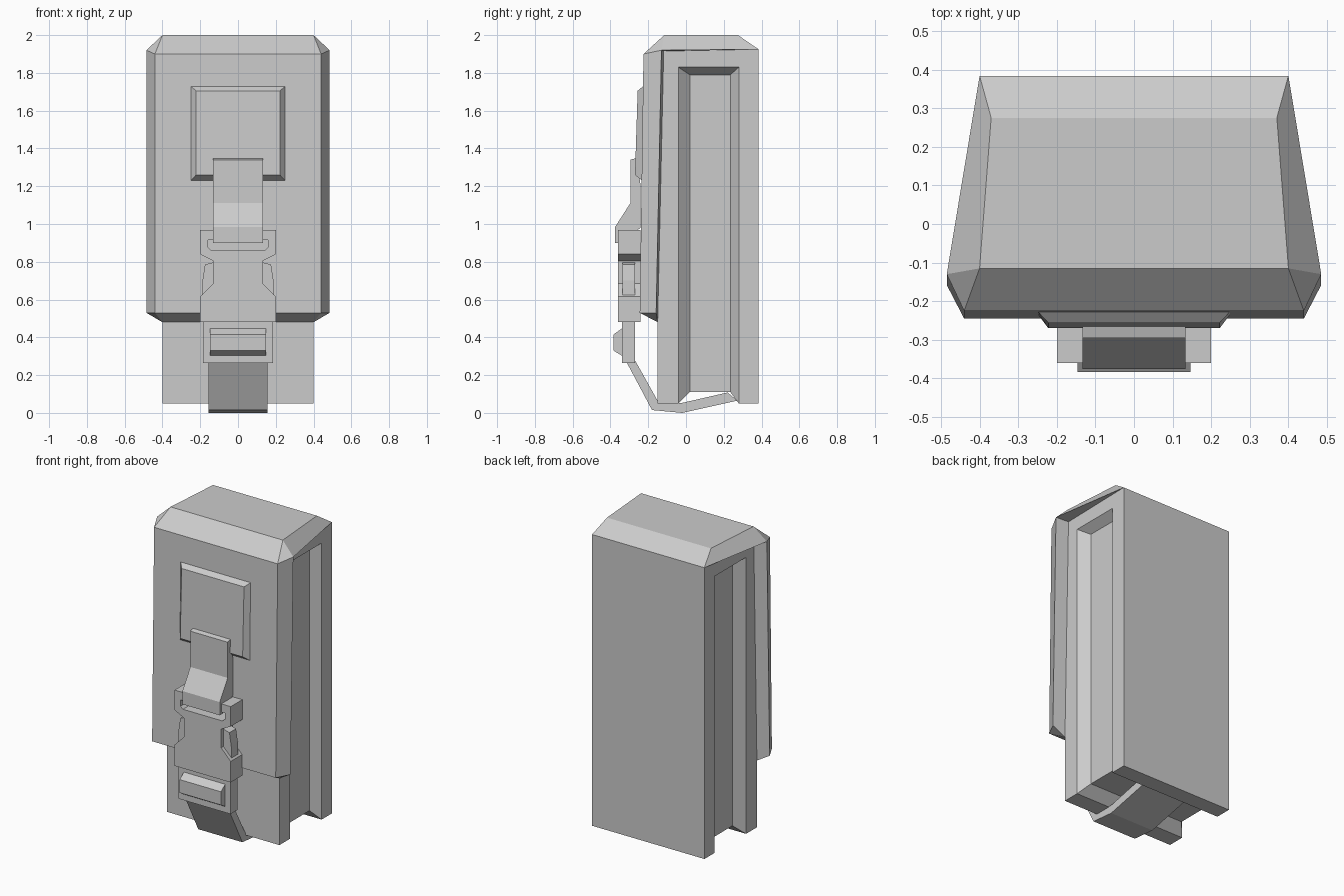
import bpy, bmesh
from math import radians

if "Cube" in bpy.data.objects:
    bpy.data.objects.remove(bpy.data.objects["Cube"])


def finish(name, bm):
    bmesh.ops.recalc_face_normals(bm, faces=bm.faces)
    me = bpy.data.meshes.new(name)
    bm.to_mesh(me)
    bm.free()
    ob = bpy.data.objects.new(name, me)
    bpy.context.collection.objects.link(ob)
    return ob


def mirrored(name, pts, faces):
    """Build the +x half from named points, mirror it and weld the seam."""
    bm = bmesh.new()
    for s in (1, -1):
        v = {k: bm.verts.new((s * x, y, z)) for k, (x, y, z) in pts.items()}
        for f in faces:
            bm.faces.new([v[k] for k in f])
    bmesh.ops.remove_doubles(bm, verts=bm.verts, dist=0.0005)
    bmesh.ops.dissolve_limit(bm, angle_limit=radians(0.2),
                             verts=bm.verts, edges=bm.edges)
    return finish(name, bm)


def prism(name, ring_a, ring_b):
    """Solid between two matching loops of points."""
    bm = bmesh.new()
    a = [bm.verts.new(p) for p in ring_a]
    b = [bm.verts.new(p) for p in ring_b]
    n = len(a)
    bm.faces.new(a)
    bm.faces.new(b[::-1])
    for i in range(n):
        bm.faces.new((a[i], b[i], b[(i + 1) % n], a[(i + 1) % n]))
    return finish(name, bm)


def side_prism(name, yz, hw):
    return prism(name, [(-hw, y, z) for y, z in yz], [(hw, y, z) for y, z in yz])


def front_prism(name, xz, y0, y1):
    return prism(name, [(x, y0, z) for x, z in xz], [(x, y1, z) for x, z in xz])


def rect(hw, z0, z1, y0, y1):
    """Upright rectangle loop, y0 at the bottom edge and y1 at the top."""
    return [(-hw, y0, z0), (hw, y0, z0), (hw, y1, z1), (-hw, y1, z1)]


# Pouch body: a channel runs up both sides and across the underside
outer = [(0, .05), (.4, .05), (.4, 1.83)]
inner = [(0, .11), (.345, .11), (.345, 1.79)]
rings = [(-.15, outer), (-.04, outer), (.02, inner),
         (.235, inner), (.28, outer), (.384, outer)]
pts = {(r, s): (x, y, z) for r, (y, path) in enumerate(rings)
       for s, (x, z) in enumerate(path)}
for r in (0, 5):
    pts[r, 3] = (.4, rings[r][0], 1.925)
    pts[r, 4] = (0, rings[r][0], 1.925)
faces = [[(r, s), (r + 1, s), (r + 1, s + 1), (r, s + 1)]
         for r in range(5) for s in range(2)]
faces += [[(r, 2) for r in (1, 2, 3, 4)],
          [(0, 2), (1, 2), (4, 2), (5, 2), (5, 3), (0, 3)],
          [(0, s) for s in range(5)], [(5, s) for s in range(5)],
          [(0, 3), (5, 3), (5, 4), (0, 4)]]
mirrored("pouch_body", pts, faces)

# Closing flap: bevelled lid plus the panel hanging over the front
flap = {
    "T0": (0, .275, 2), "T1": (.37, .275, 2), "T2": (.4, -.115, 2), "T3": (0, -.115, 2),
    "B0": (0, .384, 1.925), "B1": (.4, .384, 1.925), "B2": (.485, -.13, 1.92),
    "B3": (.44, -.225, 1.9), "B4": (0, -.225, 1.9),
    "C2": (.485, -.158, .53), "C3": (.44, -.245, .53), "C4": (0, -.245, .53),
    "D1": (.4, -.15, .48), "D0": (0, -.15, .48), "E": (.4, -.118, 1.915)}
mirrored("closing_flap", flap, [f.split() for f in (
    "T0 T1 T2 T3", "B0 B1 T1 T0", "B1 B2 T2 T1", "B2 B3 T2", "B3 B4 T3 T2",
    "B2 C2 C3 B3", "B3 C3 C4 B4", "C4 C3 D1 D0", "C3 C2 D1",
    "B2 C2 D1 E", "B1 B2 E")])

# Reinforcing patch on the flap
prism("flap_patch", rect(.25, 1.23, 1.73, -.233, -.226),
      rect(.222, 1.26, 1.705, -.27, -.256))

# Upper strap leading into the buckle
side_prism("upper_strap", [(-.26, 1.35), (-.295, 1.34), (-.295, 1.11), (-.375, .985),
                           (-.375, .9), (-.345, .9), (-.24, .98), (-.24, 1.2)], .133)

# Buckle socket with strap slot and waisted sides
half = [(.14, .86), (.158, .875), (.158, .915), (.133, .915), (.133, .968), (.2, .968),
        (.2, .84), (.132, .805), (.132, .685), (.2, .615), (.2, .48)]
front_prism("buckle_socket", half + [(-x, z) for x, z in half[::-1]], -.36, -.242)

# Release arms in the waist of the buckle
for side, s in (("left", -1), ("right", 1)):
    arm = [(.12, .8), (.175, .785), (.188, .7), (.19, .62), (.12, .68)]
    front_prism("release_arm_" + side, [(s * x, z) for x, z in arm], -.337, -.27)

# Buckle plug with a raised grip
side_prism("buckle_plug", [(-.34, .265), (-.27, .265), (-.27, .485), (-.34, .485)], .185)
side_prism("plug_grip", [(-.335, .3), (-.384, .33), (-.384, .415), (-.335, .45)], .147)

# Lower strap folding under the body into the channel
side_prism("lower_strap", [(-.318, .275), (-.18, .015), (-.02, 0), (.272, .065),
                           (.22, .108), (-.025, .052), (-.145, .055), (-.268, .275)], .157)
